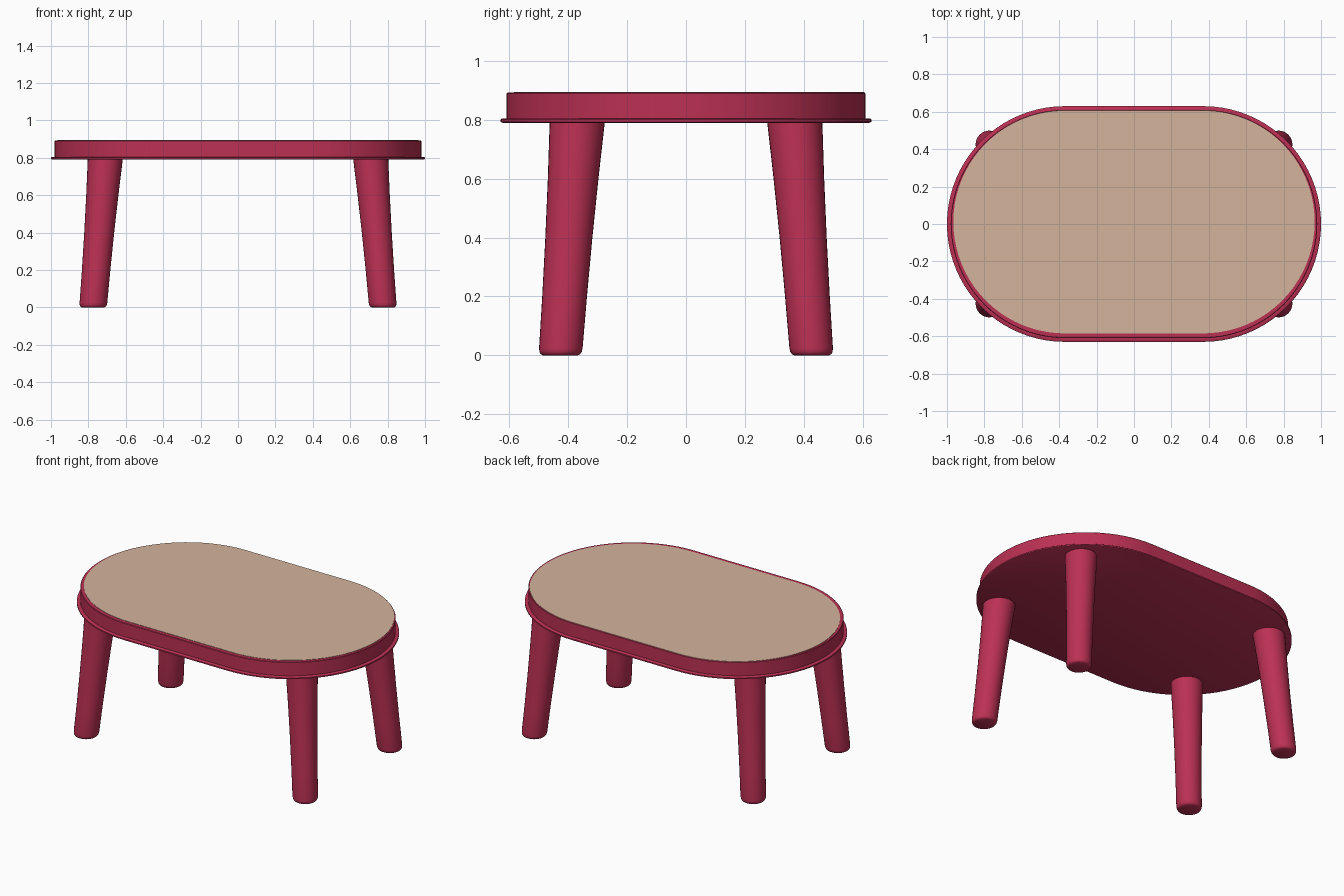
import bpy, bmesh, math

if "Cube" in bpy.data.objects:
    bpy.data.objects.remove(bpy.data.objects["Cube"])


def material(name, rgb):
    m = bpy.data.materials.new(name)
    m.diffuse_color = (*rgb, 1)
    m.use_nodes = True
    m.node_tree.nodes["Principled BSDF"].inputs["Base Color"].default_value = m.diffuse_color
    return m


RED = material("raspberry red", (0.50, 0.030, 0.088))
TAN = material("warm beige", (0.66, 0.46, 0.335))


def loft(name, rings, mat):
    """Skin a list of equal-length point rings and cap both ends."""
    bm = bmesh.new()
    loops = [[bm.verts.new(p) for p in r] for r in rings]
    n = len(loops[0])
    for a, b in zip(loops, loops[1:]):
        for i in range(n):
            j = (i + 1) % n
            bm.faces.new((a[i], a[j], b[j], b[i]))
    bm.faces.new(loops[0][::-1])
    bm.faces.new(loops[-1])
    bmesh.ops.recalc_face_normals(bm, faces=bm.faces)
    me = bpy.data.meshes.new(name)
    bm.to_mesh(me)
    bm.free()
    me.materials.append(mat)
    ob = bpy.data.objects.new(name, me)
    bpy.context.collection.objects.link(ob)
    bpy.context.view_layer.objects.active = ob
    ob.select_set(True)
    bpy.ops.object.shade_smooth_by_angle(angle=math.radians(35))
    ob.select_set(False)
    return ob


def stadium(r, z, y0=0.0, half=0.37, seg=40):
    """Rounded-end oval outline: two half circles joined by straights."""
    pts = []
    for side in (1, -1):
        for i in range(seg + 1):
            a = -math.pi / 2 + math.pi * i / seg
            pts.append((side * (half + r * math.cos(a)), y0 + side * r * math.sin(a), z))
    return pts


def circle(cx, cy, z, r, seg=32):
    return [(cx + r * math.cos(2 * math.pi * i / seg),
             cy + r * math.sin(2 * math.pi * i / seg), z) for i in range(seg)]


# Table top with a thin projecting lip along its lower edge
profile = [(0.624, 0.79), (0.63, 0.793), (0.63, 0.801), (0.624, 0.805),
           (0.61, 0.805), (0.61, 0.889), (0.607, 0.892)]
loft("table_top", [stadium(r, z) for r, z in profile], RED)

# Beige surface panel, sitting slightly towards the back
loft("surface_panel", [stadium(0.596, z, 0.011) for z in (0.885, 0.894)], TAN)

# Four splayed, tapered legs with rounded feet
leg_profile = [(0.0, 0.060), (0.004, 0.067), (0.012, 0.072), (0.025, 0.074),
               (0.2, 0.076), (0.4, 0.080), (0.6, 0.086), (0.8, 0.094)]
for sx, xname in ((1, "right"), (-1, "left")):
    for sy, yname in ((1, "back"), (-1, "front")):
        rings = []
        for z, r in leg_profile:
            t = z / 0.8
            rings.append(circle(sx * (0.775 - 0.066 * t), sy * (0.427 - 0.058 * t), z, r))
        loft(f"{yname}_{xname}_leg", rings, RED)
